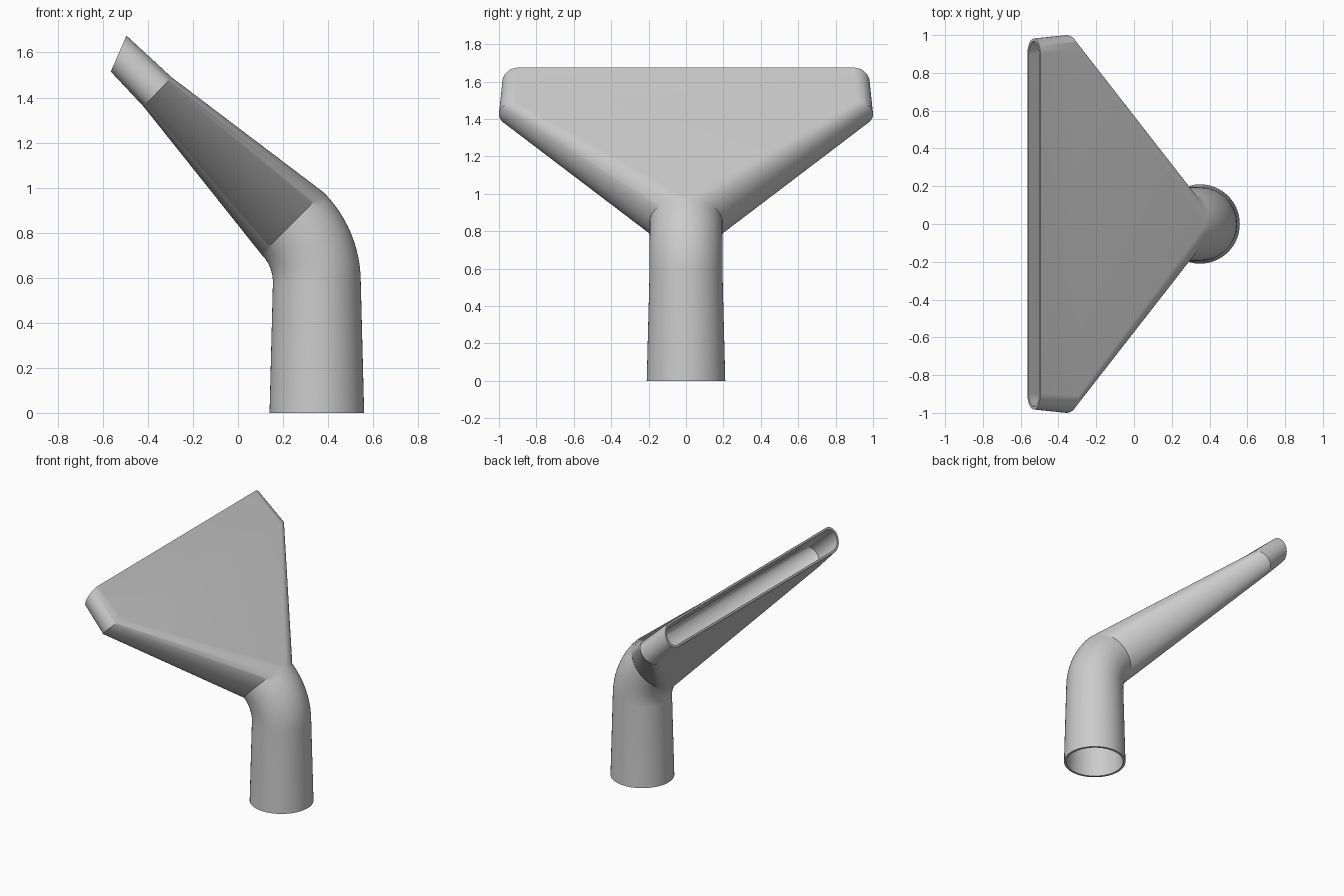
import bpy, bmesh, math
from mathutils import Vector

cube = bpy.data.objects.get("Cube")
if cube:
    bpy.data.objects.remove(cube, do_unlink=True)

ARC = 16      # segments per quarter of a section
WALL = 0.016

grey = bpy.data.materials.new("grey plastic")
grey.use_nodes = True
colour = (0.6, 0.6, 0.6, 1)
grey.diffuse_color = colour
grey.node_tree.nodes["Principled BSDF"].inputs["Base Color"].default_value = colour


def ring(bm, section, inset):
    """Round-ended slot section: centre x, z, tilt, half thickness, half width."""
    cx, cz, tilt, thick, width = section
    r = thick - inset
    across = Vector((math.cos(tilt), 0, math.sin(tilt)))
    verts = []
    for q in range(4):
        side = 1 if q in (0, 3) else -1
        for i in range(ARC + 1):
            a = (q + i / ARC) * math.pi / 2
            y = side * (width - thick) + r * math.cos(a)
            p = Vector((cx, y, cz)) + across * (r * math.sin(a))
            verts.append(bm.verts.new(p))
    return verts


def loft(bm, rings):
    """Skin a closed cycle of rings: outside, front rim, inside, back rim."""
    for a, b in zip(rings, rings[1:] + rings[:1]):
        n = len(a)
        for i in range(n):
            j = (i + 1) % n
            bm.faces.new((a[i], a[j], b[j], b[i]))


# Tapered inlet tube
sections = [(0.35, 0, 0, 0.21, 0.21)]

# Elbow, turning about a pivot beside the tube
STEPS = 12
for i in range(STEPS + 1):
    a = math.radians(45) * i / STEPS
    sections.append((-0.02 + 0.37 * math.cos(a), 0.58 + 0.37 * math.sin(a),
                     a, 0.195, 0.195))

# Flared fan, then the slot lip
sections.append((-0.357, 1.425, math.radians(46), 0.09, 1.0))
sections.append((-0.53, 1.595, math.radians(66.4), 0.087, 0.982))

bm = bmesh.new()
outer = [ring(bm, s, 0) for s in sections]
inner = [ring(bm, s, WALL) for s in reversed(sections)]
loft(bm, outer + inner)
bmesh.ops.remove_doubles(bm, verts=bm.verts, dist=0.0002)
bmesh.ops.recalc_face_normals(bm, faces=bm.faces)

mesh = bpy.data.meshes.new("nozzle_shell")
bm.to_mesh(mesh)
bm.free()
mesh.materials.append(grey)
nozzle = bpy.data.objects.new("nozzle_shell", mesh)
bpy.context.collection.objects.link(nozzle)

bpy.ops.object.select_all(action='DESELECT')
nozzle.select_set(True)
bpy.context.view_layer.objects.active = nozzle
bpy.ops.object.shade_smooth_by_angle(angle=math.radians(30))
